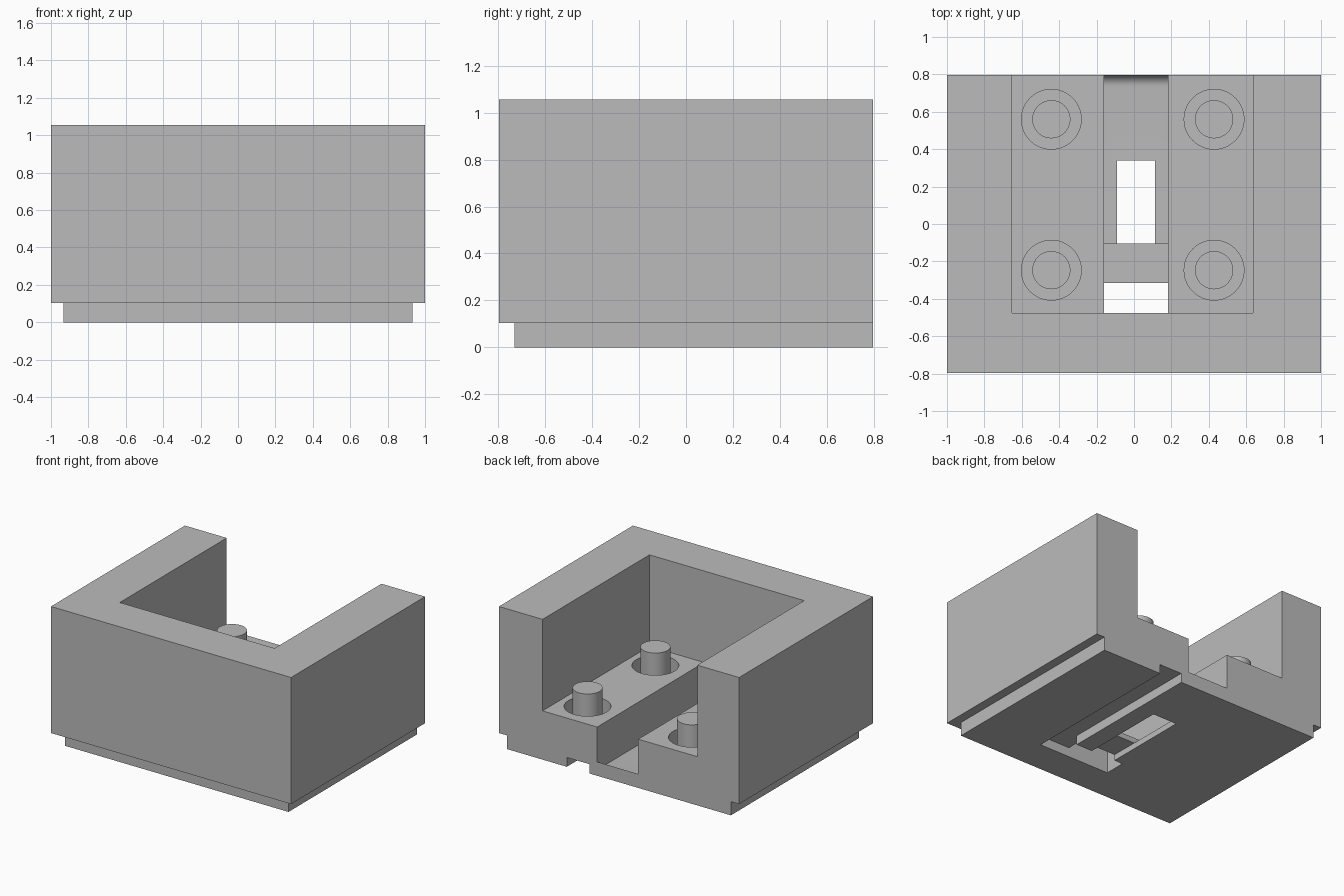
import bpy, bmesh, math

cube = bpy.data.objects.get("Cube")
if cube:
    bpy.data.objects.remove(cube, do_unlink=True)

grey = bpy.data.materials.new("plain_grey")
grey.use_nodes = True
colour = (0.5, 0.5, 0.5, 1)
grey.diffuse_color = colour
grey.node_tree.nodes["Principled BSDF"].inputs["Base Color"].default_value = colour


def add_object(name, bm):
    bmesh.ops.recalc_face_normals(bm, faces=bm.faces)
    mesh = bpy.data.meshes.new(name)
    bm.to_mesh(mesh)
    bm.free()
    mesh.materials.append(grey)
    obj = bpy.data.objects.new(name, mesh)
    bpy.context.collection.objects.link(obj)
    return obj


def prism(name, profile, x0, x1):
    """Extrude a (y, z) profile from x0 to x1."""
    bm = bmesh.new()
    face = bm.faces.new([bm.verts.new((x0, y, z)) for y, z in profile])
    new = bmesh.ops.extrude_face_region(bm, geom=[face])["geom"]
    verts = [v for v in new if isinstance(v, bmesh.types.BMVert)]
    bmesh.ops.translate(bm, verts=verts, vec=(x1 - x0, 0, 0))
    return add_object(name, bm)


def box(name, x, y, z):
    return prism(name, [(y[0], z[0]), (y[1], z[0]), (y[1], z[1]), (y[0], z[1])], *x)


def cylinder(name, x, y, z0, z1, radius):
    bm = bmesh.new()
    bmesh.ops.create_cone(bm, cap_ends=True, segments=48, radius1=radius,
                          radius2=radius, depth=z1 - z0)
    bmesh.ops.translate(bm, verts=bm.verts, vec=(x, y, (z0 + z1) / 2))
    return add_object(name, bm)


def combine(target, tool, operation="DIFFERENCE"):
    mod = target.modifiers.new("combine", "BOOLEAN")
    mod.operation = operation
    mod.solver = "EXACT"
    mod.object = tool
    select(target)
    bpy.ops.object.modifier_apply(modifier=mod.name)
    bpy.data.objects.remove(tool, do_unlink=True)


def select(obj):
    bpy.ops.object.select_all(action="DESELECT")
    obj.select_set(True)
    bpy.context.view_layer.objects.active = obj


BACK, PAST, BELOW = 0.797, 0.95, -0.1
FLOOR, CHANNEL, BRIDGE, GROOVE = 0.367, 0.045, 0.085, 0.07
CH_X, SLOT_X, RUN_X = (-0.16, 0.182), (-0.09, 0.112), (0.247, 0.435)
FRONT, BRIDGE_F, BRIDGE_B = -0.475, -0.315, -0.105

# Outer housing with its recessed plinth
housing = box("housing", (-1, 1), (-BACK, BACK), (0.103, 1.056))
plinth = box("plinth", (-0.932, 0.932), (-0.73, BACK), (0, 0.25))
combine(housing, plinth, "UNION")

# Cavity open to the top and back
combine(housing, box("cavity", (-0.652, 0.637), (FRONT, PAST), (FLOOR, 1.3)))

# Central channel with a raised bridge and a curved lip at the back
radius = 0.06
lip = [(BACK - radius + radius * math.sin(a), CHANNEL + radius - radius * math.cos(a))
       for a in [math.pi / 2 * i / 8 for i in range(9)]]
profile = [(FRONT, 0.5), (FRONT, BRIDGE), (BRIDGE_B, BRIDGE), (BRIDGE_B, CHANNEL)]
profile += lip + [(PAST, CHANNEL + radius), (PAST, 0.5)]
combine(housing, prism("channel", profile, *CH_X))

# Openings through the floor, and the slot passing under the bridge
combine(housing, box("front_opening", CH_X, (FRONT, BRIDGE_F), (BELOW, 0.2)))
combine(housing, box("slot", SLOT_X, (BRIDGE_B, 0.34), (BELOW, 0.2)))
combine(housing, box("under_slot", SLOT_X, (BRIDGE_F - 0.02, BRIDGE_B + 0.02), (BELOW, CHANNEL)))

# L-shaped groove in the underside
combine(housing, box("cross_groove", (CH_X[0], RUN_X[1]), (FRONT, BRIDGE_F), (BELOW, GROOVE)))
combine(housing, box("long_groove", RUN_X, (FRONT, PAST), (BELOW, GROOVE)))

# Four pegs standing in round pits
PIT = 0.24
pegs = []
for side, x in (("right", -0.442), ("left", 0.428)):
    for end, y in (("front", -0.247), ("back", 0.56)):
        combine(housing, cylinder("pit", x, y, PIT, 0.6, 0.16))
        pegs.append(cylinder(f"{end}_{side}_peg", x, y, PIT, 0.507, 0.102))

for obj in [housing] + pegs:
    select(obj)
    bpy.ops.object.shade_smooth_by_angle(angle=math.radians(30))
